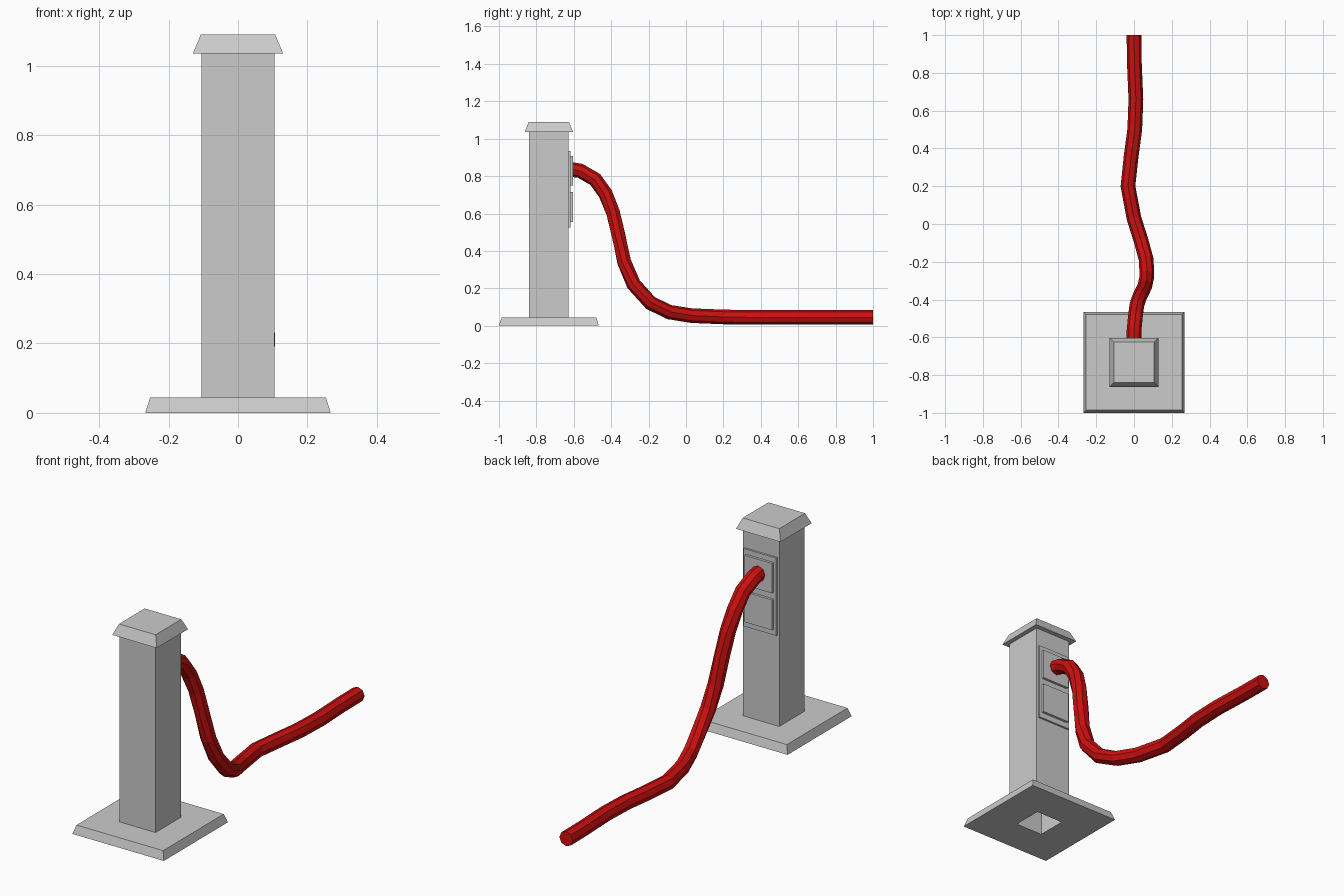
import bpy, bmesh

if "Cube" in bpy.data.objects:
    bpy.data.objects.remove(bpy.data.objects["Cube"])

CY = -0.733  # centre of the post in y


def frustum(name, half_low, half_high, z0, z1):
    """Square block around the post axis, tapering from bottom to top."""
    bm = bmesh.new()
    rings = []
    for h, z in ((half_low, z0), (half_high, z1)):
        rings.append([bm.verts.new((sx * h, CY + sy * h, z))
                      for sx, sy in ((-1, -1), (1, -1), (1, 1), (-1, 1))])
    bm.faces.new(rings[0][::-1])
    bm.faces.new(rings[1])
    for i in range(4):
        j = (i + 1) % 4
        bm.faces.new((rings[0][i], rings[0][j], rings[1][j], rings[1][i]))
    me = bpy.data.meshes.new(name)
    bm.to_mesh(me)
    bm.free()
    ob = bpy.data.objects.new(name, me)
    bpy.context.collection.objects.link(ob)
    return ob


def box(name, x, y, z):
    """Box between (min, max) pairs."""
    bpy.ops.mesh.primitive_cube_add(size=1, location=[sum(p) / 2 for p in (x, y, z)])
    ob = bpy.context.object
    ob.name = name
    ob.scale = [p[1] - p[0] for p in (x, y, z)]
    return ob


def cut(ob, cutter):
    m = ob.modifiers.new("opening", "BOOLEAN")
    m.operation = 'DIFFERENCE'
    m.solver = 'EXACT'
    m.object = cutter
    cutter.hide_render = True
    cutter.hide_set(True)


# Foot plate, hollow post and cap
base = frustum("base_plate", 0.267, 0.253, 0.0, 0.045)
cut(base, frustum("base_cutter", 0.1055, 0.1055, -0.1, 0.2))
post = frustum("post", 0.1055, 0.1055, 0.0, 1.035)
cut(post, frustum("post_cutter", 0.079, 0.079, -0.1, 1.01))
frustum("cap", 0.13, 0.107, 1.035, 1.09)

# Socket panel with two covers on the back face
box("socket_panel", (-0.095, 0.095), (-0.63, -0.617), (0.525, 0.935))
for label, z in (("lower", (0.555, 0.715)), ("upper", (0.75, 0.908))):
    box(label + "_socket", (-0.08, 0.08), (-0.625, -0.604), z)

# Eight-sided cable from the upper socket down to the ground
path = [(0, -0.61, 0.835), (0, -0.565, 0.828), (0.008, -0.485, 0.782),
        (0.015, -0.43, 0.705), (0.028, -0.39, 0.605), (0.042, -0.36, 0.48),
        (0.057, -0.33, 0.34), (0.068, -0.28, 0.222), (0.065, -0.19, 0.122),
        (0.038, -0.09, 0.073), (0.0, 0.03, 0.054), (-0.032, 0.2, 0.047),
        (-0.015, 0.36, 0.045), (0.004, 0.5, 0.045), (0.01, 0.66, 0.045),
        (0.002, 0.85, 0.045), (0, 1.0, 0.045)]
curve = bpy.data.curves.new("cable", 'CURVE')
curve.dimensions = '3D'
curve.twist_mode = 'Z_UP'
curve.bevel_depth = 0.039
curve.bevel_resolution = 2
curve.use_fill_caps = True
spline = curve.splines.new('POLY')
spline.use_smooth = False
spline.points.add(len(path) - 1)
for p, co in zip(spline.points, path):
    p.co = (*co, 1)
cable = bpy.data.objects.new("cable", curve)
bpy.context.collection.objects.link(cable)
red = bpy.data.materials.new("red_cable")
red.diffuse_color = (0.6, 0.005, 0.005, 1)
red.use_nodes = True
red.node_tree.nodes["Principled BSDF"].inputs["Base Color"].default_value = red.diffuse_color
curve.materials.append(red)
